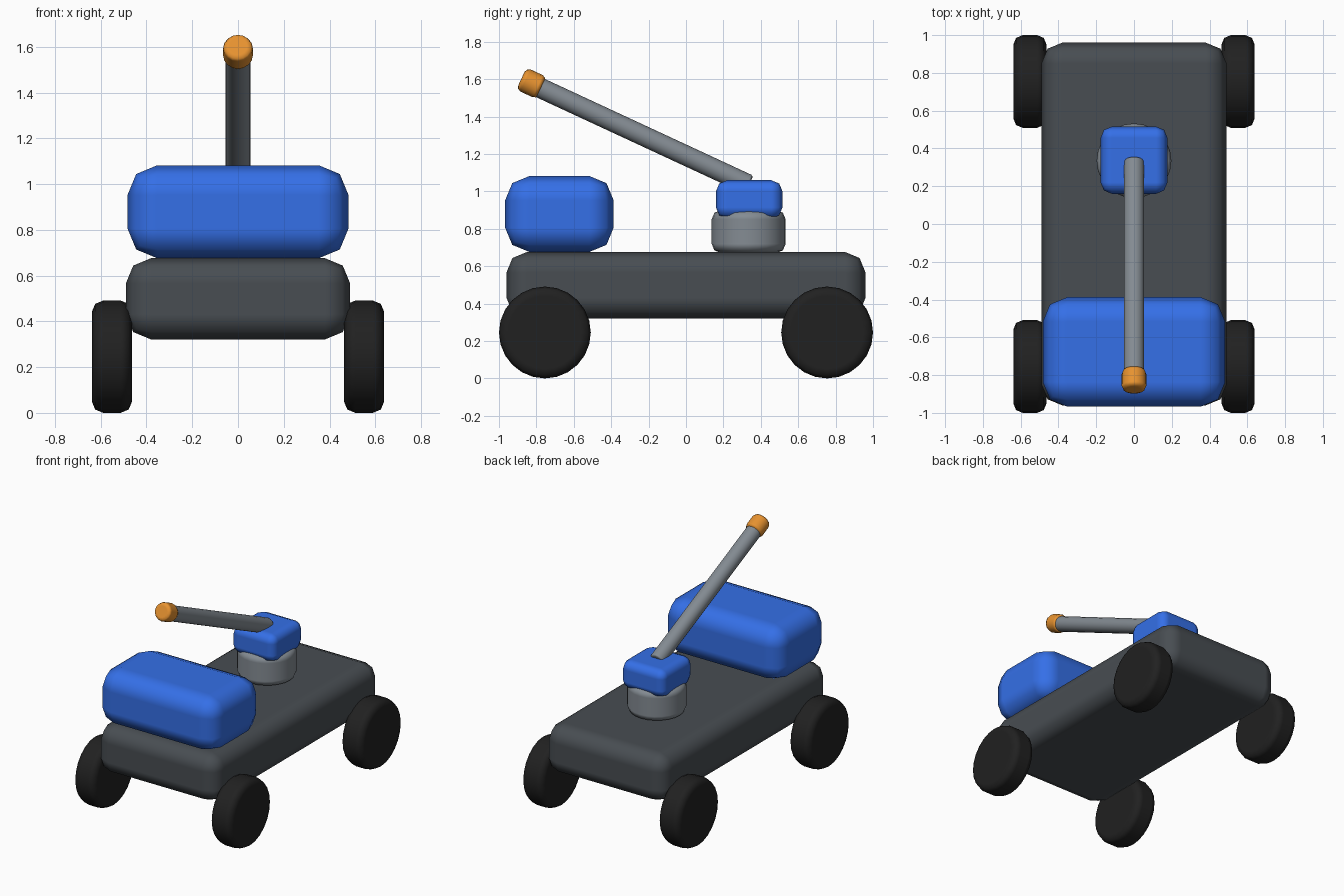
import bpy
from math import radians, pi
from mathutils import Vector

if "Cube" in bpy.data.objects:
    bpy.data.objects.remove(bpy.data.objects["Cube"])


def material(name, color):
    m = bpy.data.materials.new(name)
    m.diffuse_color = color
    m.use_nodes = True
    m.node_tree.nodes["Principled BSDF"].inputs["Base Color"].default_value = m.diffuse_color
    return m


BODY = material("dark_grey", (0.065, 0.075, 0.085, 1))
BLUE = material("blue", (0.035, 0.16, 0.8, 1))
TYRE = material("black", (0.015, 0.015, 0.015, 1))
METAL = material("mid_grey", (0.23, 0.26, 0.29, 1))
ORANGE = material("orange", (0.8, 0.29, 0.03, 1))


def finish(name, mat, bevel, segments=2):
    """Name the active object, round its hard edges and shade it smooth."""
    ob = bpy.context.object
    ob.name = name
    ob.data.materials.append(mat)
    mod = ob.modifiers.new("Bevel", 'BEVEL')
    mod.width = bevel
    mod.segments = segments
    mod.limit_method = 'ANGLE'
    mod.angle_limit = radians(40)
    mod.harden_normals = True
    for p in ob.data.polygons:
        p.use_smooth = True
    return ob


def box(name, size, loc, mat, bevel):
    bpy.ops.mesh.primitive_cube_add(size=1, location=loc)
    bpy.context.object.scale = size
    bpy.ops.object.transform_apply(location=False, rotation=False, scale=True)
    return finish(name, mat, bevel)


def rod(name, start, end, radius, mat, bevel, sides=24):
    a, b = Vector(start), Vector(end)
    d = b - a
    bpy.ops.mesh.primitive_cylinder_add(
        vertices=sides, radius=radius, depth=d.length, location=(a + b) / 2,
        rotation=d.to_track_quat('Z', 'Y').to_euler())
    return finish(name, mat, bevel)


# Chassis and front cabin
box("chassis", (0.98, 1.92, 0.355), (0, 0, 0.4985), BODY, 0.11)
box("cabin", (0.966, 0.58, 0.406), (0, -0.677, 0.879), BLUE, 0.13)

# Four wheels
for sx, side in ((-1, "left"), (1, "right")):
    for sy, end in ((-1, "front"), (1, "rear")):
        y = sy * 0.7545
        rod(f"{end}_{side}_wheel", (sx * 0.463, y, 0.2455), (sx * 0.639, y, 0.2455),
            0.2455, TYRE, 0.05)

# Turntable and its head
rod("turntable", (0, 0.335, 0.67), (0, 0.335, 0.90), 0.198, METAL, 0.05)
box("turret_head", (0.354, 0.356, 0.205), (0, 0.338, 0.957), BLUE, 0.06)

# Boom reaching forward, with a capped tip
rod("boom", (0, 0.337, 1.035), (0, -0.788, 1.557), 0.054, METAL, 0.012, 16)
rod("boom_tip", (0, -0.771, 1.552), (0, -0.880, 1.603), 0.065, ORANGE, 0.025, 16)
